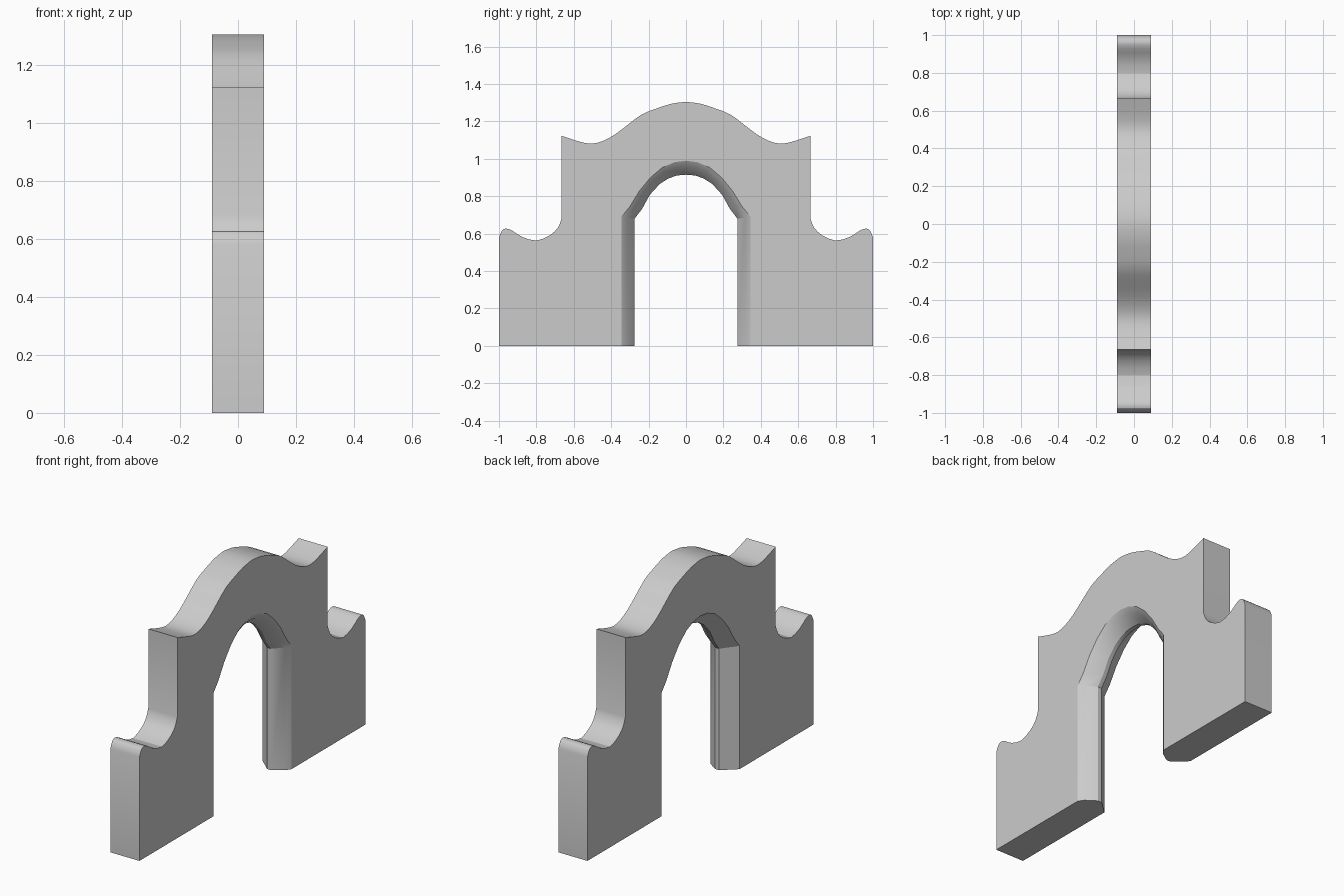
import bpy
import bmesh
import math
from mathutils import Vector

cube = bpy.data.objects.get("Cube")
if cube:
    bpy.data.objects.remove(cube, do_unlink=True)

HALF_THICK = 0.09


def smooth_path(points, steps):
    """Catmull-Rom curve through the points."""
    pts = [Vector(p) for p in points]
    pts = [2 * pts[0] - pts[1]] + pts + [2 * pts[-1] - pts[-2]]
    out = []
    for a, b, c, d in zip(pts, pts[1:], pts[2:], pts[3:]):
        for i in range(steps):
            t = i / steps
            out.append(0.5 * (2 * b + (c - a) * t + (2 * a - 5 * b + 4 * c - d) * t ** 2
                              + (3 * b - a - 3 * c + d) * t ** 3))
    return out + [pts[-2]]


def mirrored(half):
    """Half path starting on the centre line -> full path from -y to +y."""
    return [Vector((-p.x, p.y)) for p in reversed(half[1:])] + half


# Curved gable, then the scrolled shoulder, as (y, z)
gable = smooth_path([(0, 1.305), (0.08, 1.294), (0.16, 1.268), (0.235, 1.238), (0.305, 1.187),
                     (0.38, 1.13), (0.45, 1.093), (0.513, 1.081), (0.58, 1.095), (0.665, 1.123)], 2)
shoulder = smooth_path([(0.665, 0.68), (0.685, 0.632), (0.727, 0.592), (0.80, 0.563),
                        (0.877, 0.583), (0.93, 0.617), (0.963, 0.627), (0.985, 0.615),
                        (1.0, 0.58)], 2)
outline = mirrored(gable + shoulder + [Vector((1, 0))])

# Opening at the wall faces and at the nose of the moulding, as (y, z)
wide = [(0, 0.99), (0.06, 0.982), (0.125, 0.955), (0.19, 0.9),
        (0.25, 0.827), (0.3, 0.745), (0.345, 0.69), (0.345, 0)]
narrow = [(0, 0.915), (0.048, 0.911), (0.092, 0.896), (0.14, 0.866),
          (0.193, 0.808), (0.235, 0.732), (0.275, 0.68), (0.275, 0)]
wide, narrow = (mirrored([Vector(p) for p in path]) for path in (wide, narrow))

# Moulding section: (x, share of the way from wide to narrow)
section = [(HALF_THICK, 0), (0.07, 0.43), (0.012, 1), (-0.012, 1), (-HALF_THICK, 0)]

bm = bmesh.new()


def row(path, x):
    return [bm.verts.new((x, p.x, p.y)) for p in path]


def strip(a, b):
    for i in range(len(a) - 1):
        bm.faces.new((a[i], a[i + 1], b[i + 1], b[i]))


outer_front, outer_back = row(outline, HALF_THICK), row(outline, -HALF_THICK)
rows = [row([w.lerp(n, t) for w, n in zip(wide, narrow)], x) for x, t in section]

# Outer edge and moulded reveal
strip(outer_front, outer_back)
for a, b in zip(rows, rows[1:]):
    strip(a, b)

# Two wall faces, split at the centre line
for outer, inner in ((outer_front, rows[0]), (outer_back, rows[-1])):
    m, k = len(outer) // 2, len(inner) // 2
    bm.faces.new(outer[:m + 1] + inner[:k + 1][::-1])
    bm.faces.new(outer[m:] + inner[k:][::-1])

# Undersides of the two legs
for end in (0, -1):
    bm.faces.new([outer_back[end], outer_front[end]] + [r[end] for r in rows])

bmesh.ops.recalc_face_normals(bm, faces=bm.faces[:])
mesh = bpy.data.meshes.new("arched_wall")
bm.to_mesh(mesh)
bm.free()
wall = bpy.data.objects.new("arched_wall", mesh)
bpy.context.collection.objects.link(wall)

# Plain grey plaster
color = (0.6, 0.6, 0.6, 1)
plaster = bpy.data.materials.new("grey_plaster")
plaster.use_nodes = True
plaster.diffuse_color = color
plaster.node_tree.nodes["Principled BSDF"].inputs["Base Color"].default_value = color
mesh.materials.append(plaster)

bpy.ops.object.select_all(action="DESELECT")
wall.select_set(True)
bpy.context.view_layer.objects.active = wall
bpy.ops.object.shade_smooth_by_angle(angle=math.radians(24))
